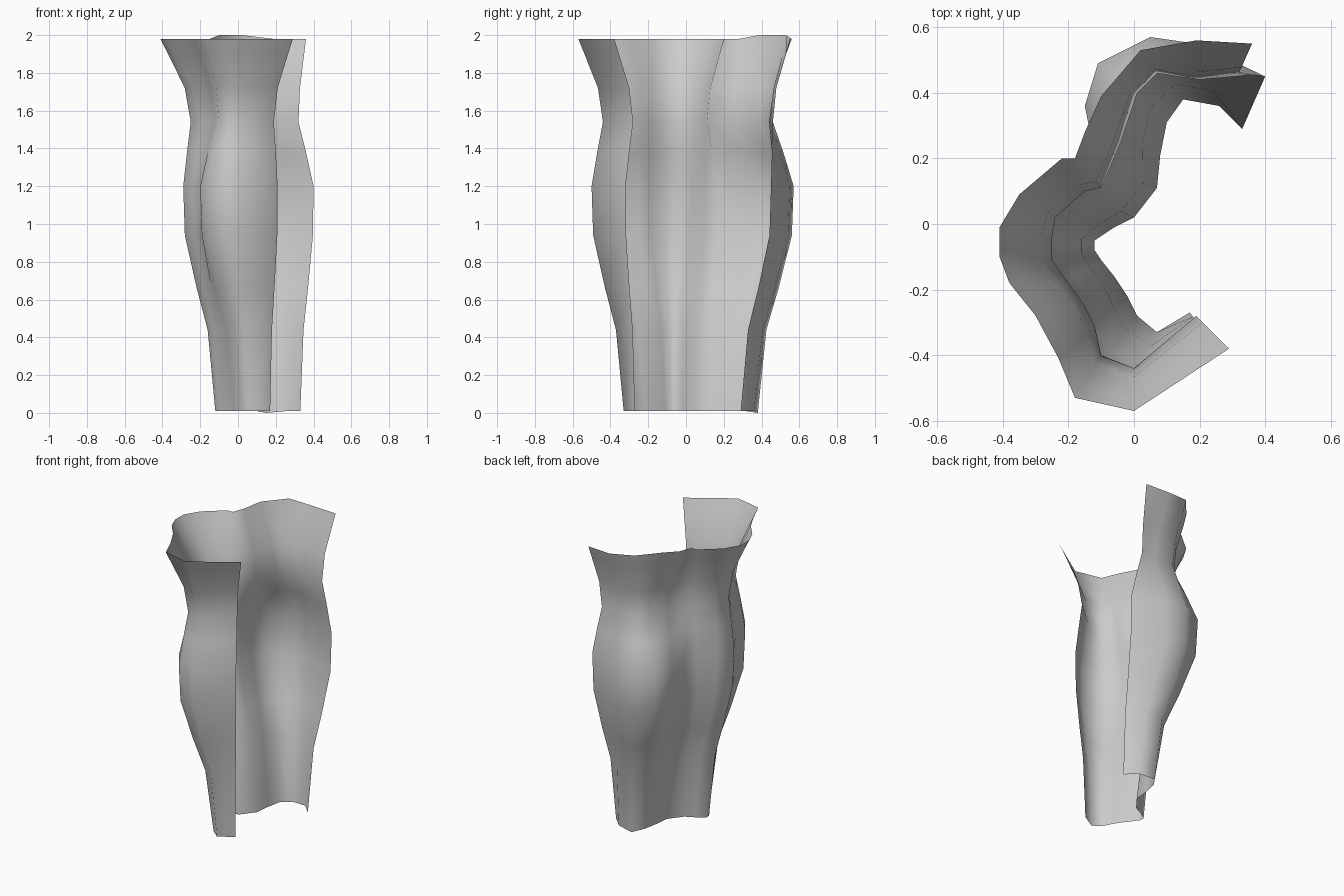
import bpy
import bmesh
from mathutils import Vector

cube = bpy.data.objects.get("Cube")
if cube:
    bpy.data.objects.remove(cube, do_unlink=True)


def section(points):
    """Cross-section outline given in hundredths, from back edge to front edge."""
    return [Vector(p) / 100 for p in points]


def blend(a, b, t):
    return [p.lerp(q, t) for p, q in zip(a, b)]


# Key cross-sections of the open, C-shaped shell
foot = section([(33, 29), (26, 36), (15, 38), (10, 31), (8, 21), (7, 11),
                (0, 2), (-6, -1), (-12, -5), (-12, -8), (-10, -11), (-6, -16),
                (-2, -22), (1, -28), (7, -33), (17, -27)])
calf = section([(40, 45), (19, 55), (5, 57), (-11, 49), (-15, 36), (-11, 17),
                (-16, 10), (-25, 3), (-29, -3), (-29, -11), (-24, -19), (-20, -26),
                (-20, -36), (-13, -46), (0, -50), (21, -32)])
waist = section([(32, 46), (20, 44), (7, 46), (1, 40), (-4, 25), (-10, 11),
                 (-15, 10), (-24, 2), (-25, -4), (-25, -11), (-20, -18), (-15, -25),
                 (-12, -31), (-10, -40), (0, -44), (19, -28)])
rim = section([(36, 55), (19, 56), (2, 53), (-10, 39), (-15, 28), (-18, 20),
               (-22, 20), (-35, 9), (-41, -1), (-41, -10), (-38, -18), (-30, -28),
               (-23, -41), (-18, -53), (0, -57), (29, -38)])

# Stack of levels from the floor to the flared rim
levels = [
    (0.01, foot),
    (0.44, blend(foot, calf, 0.24)),
    (0.66, blend(foot, calf, 0.58)),
    (0.94, blend(foot, calf, 0.95)),
    (1.20, calf),
    (1.38, blend(calf, waist, 0.5)),
    (1.54, waist),
    (1.72, blend(waist, rim, 0.2)),
    (1.90, blend(waist, rim, 0.75)),
    (1.98, rim),
]

# Loft the shell through the levels
bm = bmesh.new()
rows = [[bm.verts.new((p.x, p.y, z)) for p in outline] for z, outline in levels]
for low, high in zip(rows, rows[1:]):
    for i in range(len(low) - 1):
        bm.faces.new((low[i], low[i + 1], high[i + 1], high[i]))

# Slight rise at the back of the rim, slight dip at the front of the foot
for i in (2, 3):
    rows[-1][i].co.z = 2.0
rows[0][2].co.z = 0.0

# Outside faces away from the hollow
bm.normal_update()
if sum(f.normal.x for f in bm.faces) > 0:
    bmesh.ops.reverse_faces(bm, faces=bm.faces[:])

mesh = bpy.data.meshes.new("leg_guard_shell")
bm.to_mesh(mesh)
bm.free()
mesh.shade_smooth()
shell = bpy.data.objects.new("leg_guard_shell", mesh)
bpy.context.collection.objects.link(shell)

# Plain grey
grey = bpy.data.materials.new("light_grey")
grey.use_nodes = True
colour = (0.6, 0.6, 0.6, 1)
grey.diffuse_color = colour
grey.node_tree.nodes["Principled BSDF"].inputs["Base Color"].default_value = colour
mesh.materials.append(grey)
